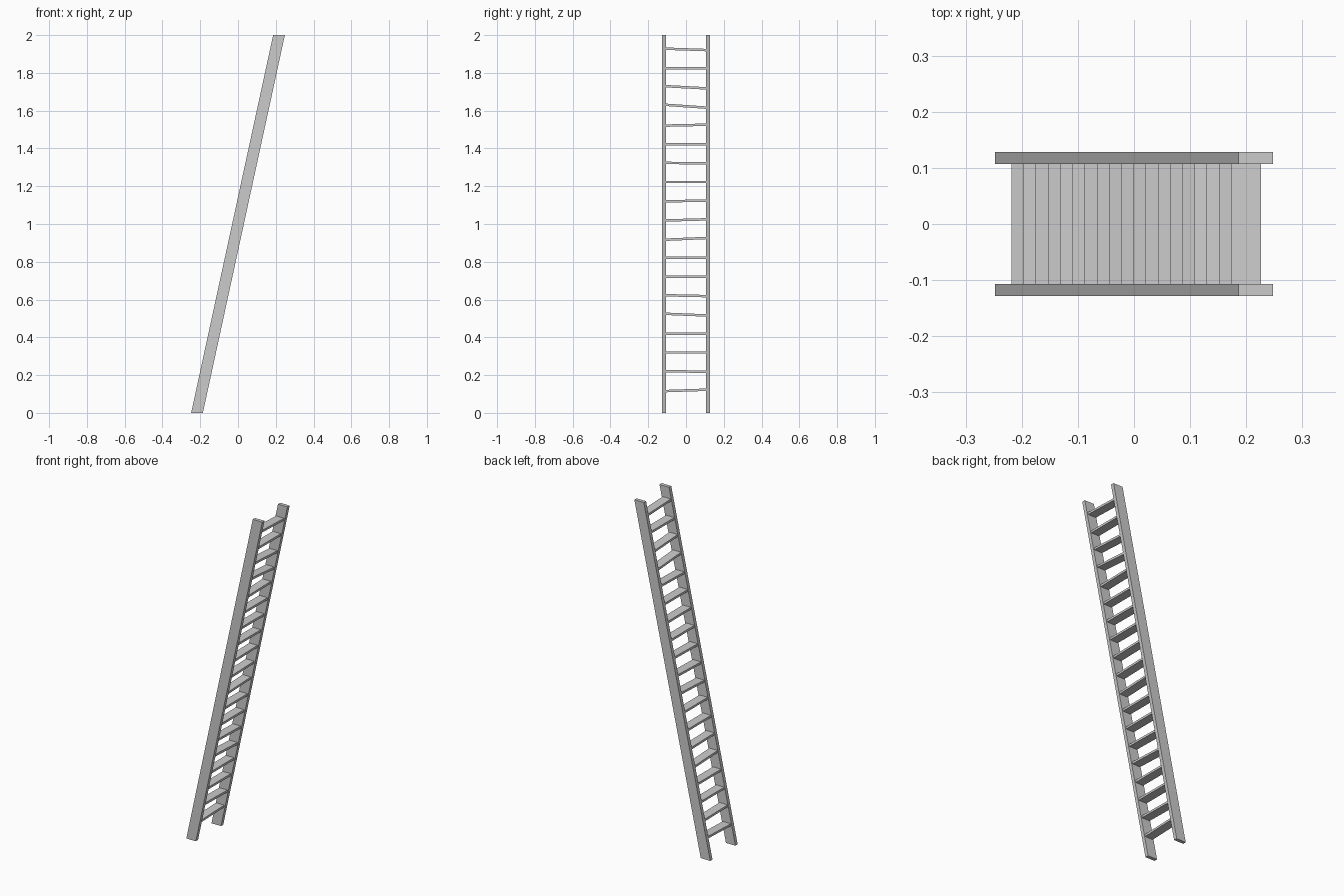
import bpy
import bmesh
from mathutils import Matrix

if "Cube" in bpy.data.objects:
    bpy.data.objects.remove(bpy.data.objects["Cube"], do_unlink=True)

HEIGHT = 2.0
LEAN = 0.217        # sideways run per unit of height
RAIL_DEPTH = 0.062
RAIL_Y = 0.1175
RAIL_THICK = 0.021
STEP_SIZE = (0.053, 0.218, 0.013)

# Single plain grey for the whole ladder
grey = bpy.data.materials.new("plain_grey")
grey.use_nodes = True
colour = (0.6, 0.6, 0.6, 1.0)
grey.diffuse_color = colour
grey.node_tree.nodes["Principled BSDF"].inputs["Base Color"].default_value = colour


def add_block(name, size, shear=0.0):
    """Box of the given size, optionally slanted along x with height."""
    slant = Matrix.Identity(4)
    slant[0][2] = shear
    mesh = bpy.data.meshes.new(name)
    bm = bmesh.new()
    bmesh.ops.create_cube(bm, size=1.0, matrix=slant @ Matrix.Diagonal((*size, 1.0)))
    bm.to_mesh(mesh)
    bm.free()
    mesh.materials.append(grey)
    obj = bpy.data.objects.new(name, mesh)
    bpy.context.collection.objects.link(obj)
    return obj


# Slanted side rails with level ends
for name, side in (("front_rail", -1), ("back_rail", 1)):
    rail = add_block(name, (RAIL_DEPTH, RAIL_THICK, HEIGHT), LEAN)
    rail.location = (0, side * RAIL_Y, HEIGHT / 2)

# Flat treads, some slightly crooked (tilt in radians, bottom to top)
tilts = [0.033, -0.018, 0, 0, -0.042, -0.022, 0, 0, 0.042, 0.028,
         0.02, 0, -0.006, 0, 0.022, 0, -0.054, -0.07, -0.034]
# The list runs over every tread; the top three lean most
tilts[15:] = [-0.07, -0.054, 0, -0.034]
for i, tilt in enumerate(tilts):
    z = 0.119 + 0.1003 * i
    step = add_block(f"step_{i + 1}", STEP_SIZE)
    step.location = (LEAN * (z - HEIGHT / 2) - 0.001, 0, z)
    step.rotation_euler.x = tilt
